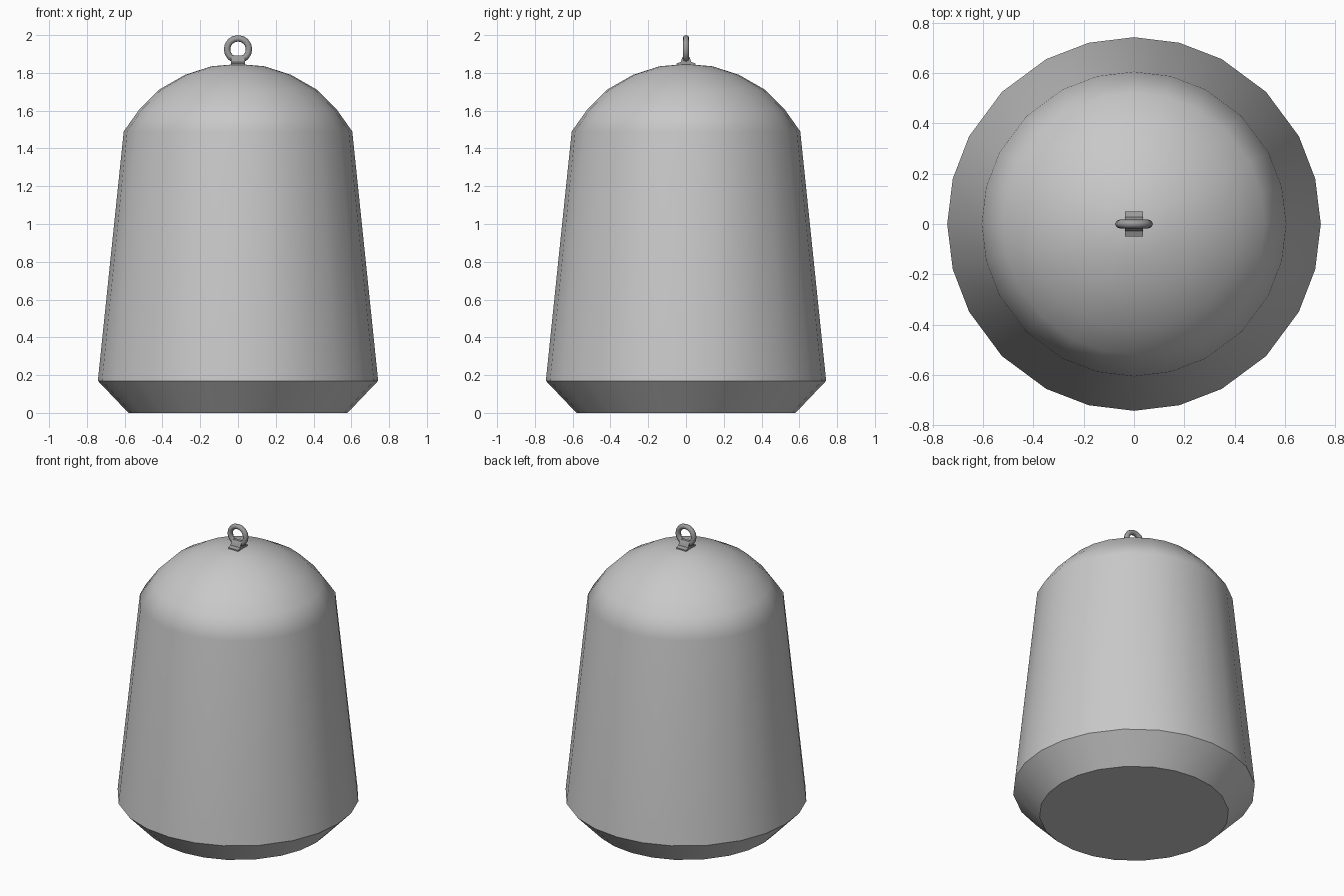
import bpy, bmesh, math

cube = bpy.data.objects.get("Cube")
if cube:
    bpy.data.objects.remove(cube, do_unlink=True)


def material(name, v):
    m = bpy.data.materials.new(name)
    m.use_nodes = True
    m.diffuse_color = (v, v, v, 1)
    m.node_tree.nodes["Principled BSDF"].inputs["Base Color"].default_value = (v, v, v, 1)
    return m


def make(name, bm, mat, angle):
    bmesh.ops.recalc_face_normals(bm, faces=bm.faces)
    me = bpy.data.meshes.new(name)
    bm.to_mesh(me)
    bm.free()
    ob = bpy.data.objects.new(name, me)
    bpy.context.collection.objects.link(ob)
    me.materials.append(mat)
    bpy.ops.object.select_all(action='DESELECT')
    ob.select_set(True)
    bpy.context.view_layer.objects.active = ob
    bpy.ops.object.shade_smooth_by_angle(angle=math.radians(angle))
    return ob


grey = material("Light grey", 0.58)
metal = material("Metal grey", 0.33)

# Body: profile (radius, height) turned around z with 24 slightly uneven sides
profile = [(0.58, 0), (0.742, 0.17), (0.605, 1.49), (0.52, 1.61), (0.42, 1.71),
           (0.28, 1.79), (0.14, 1.835)]
angles = [q * 90 + a for q in range(4) for a in (0, 14, 28, 45, 62, 76)]
bm = bmesh.new()
rings = [[bm.verts.new((r * math.cos(math.radians(a)), r * math.sin(math.radians(a)), z))
          for a in angles] for r, z in profile]
n = len(angles)
for lo, hi in zip(rings, rings[1:]):
    for i in range(n):
        j = (i + 1) % n
        bm.faces.new((lo[i], lo[j], hi[j], hi[i]))
bm.faces.new(rings[0])
apex = bm.verts.new((0, 0, 1.847))
for i in range(n):
    bm.faces.new((rings[-1][i], rings[-1][(i + 1) % n], apex))
body = make("body", bm, grey, 35)
# Large wall faces keep their own shading up to the dome
wn = body.modifiers.new("Weighted normals", 'WEIGHTED_NORMAL')
wn.keep_sharp = True

# Hanging ring, standing in the xz plane
bm = bmesh.new()
major, minor, cz = 0.058, 0.017, 1.925
loops = []
for i in range(16):
    a = math.tau * i / 16
    loop = []
    for k in range(8):
        b = math.tau * k / 8
        r = major + minor * math.cos(b)
        loop.append(bm.verts.new((r * math.cos(a), minor * math.sin(b), cz + r * math.sin(a))))
    loops.append(loop)
for i in range(16):
    p, q = loops[i], loops[(i + 1) % 16]
    for k in range(8):
        m = (k + 1) % 8
        bm.faces.new((p[k], p[m], q[m], q[k]))
make("hanging_ring", bm, metal, 60)

# Strap that holds the ring: arched section with two feet, extruded along x
half = [(0.05, 1.836), (0.05, 1.85), (0.028, 1.858), (0.02, 1.882), (0.01, 1.892)]
section = half + [(-y, z) for y, z in reversed(half)]
bm = bmesh.new()
face = bm.faces.new([bm.verts.new((-0.036, y, z)) for y, z in section])
ext = bmesh.ops.extrude_face_region(bm, geom=[face])
bmesh.ops.translate(bm, vec=(0.072, 0, 0),
                    verts=[v for v in ext["geom"] if isinstance(v, bmesh.types.BMVert)])
make("ring_strap", bm, metal, 30)
